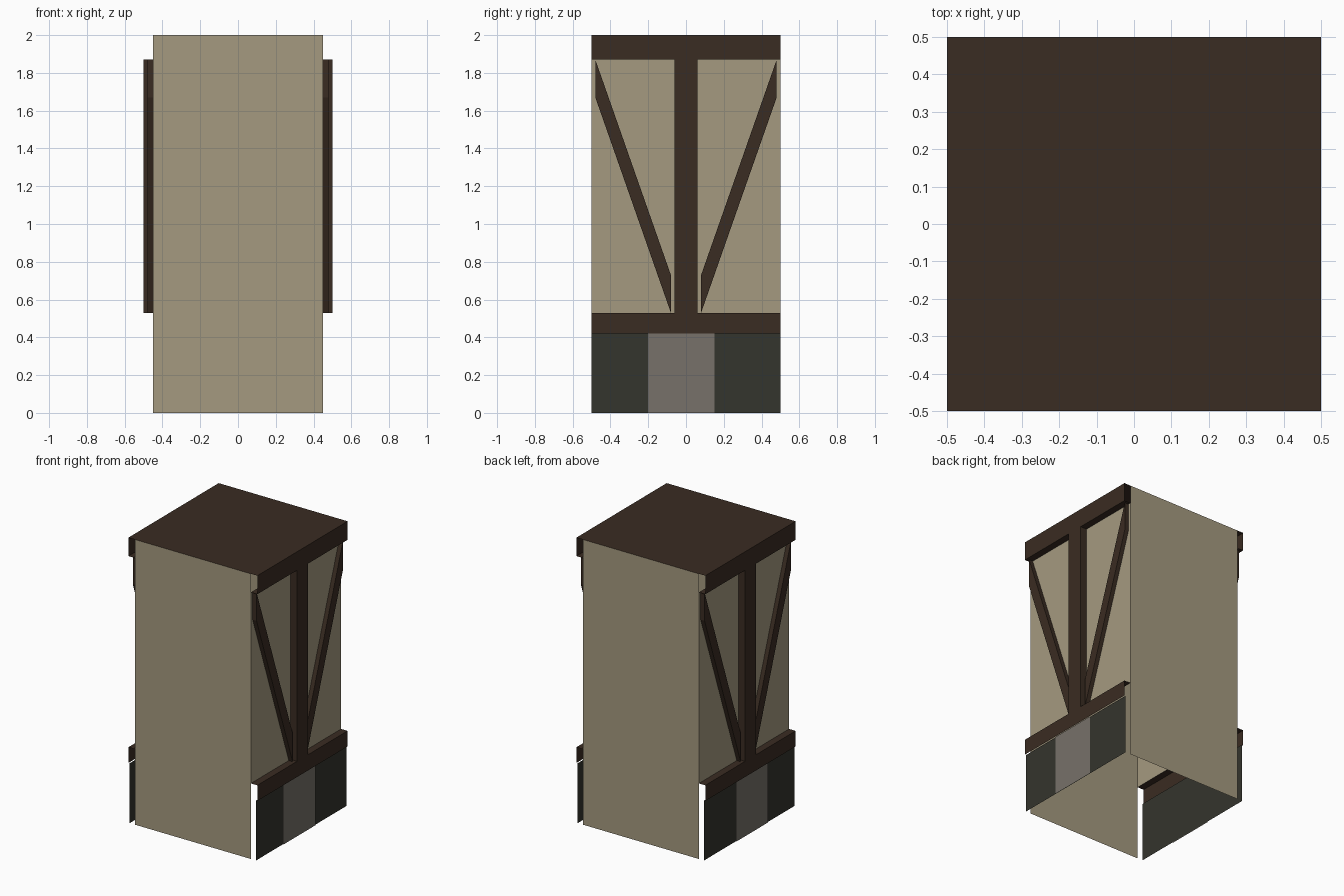
import bpy
import bmesh
from mathutils import Vector

if "Cube" in bpy.data.objects:
    bpy.data.objects.remove(bpy.data.objects["Cube"], do_unlink=True)


def material(name, rgb):
    m = bpy.data.materials.new(name)
    m.use_nodes = True
    m.diffuse_color = (*rgb, 1)
    m.node_tree.nodes["Principled BSDF"].inputs["Base Color"].default_value = (*rgb, 1)
    return m


PLASTER = material("tan plaster", (0.376, 0.323, 0.216))
TIMBER = material("dark timber", (0.042, 0.025, 0.016))
STONE = material("dark stone", (0.034, 0.035, 0.026))
PALE_STONE = material("grey stone", (0.184, 0.165, 0.144))

WALL, FACE = 0.45, 0.5          # wall plane and outer timber plane
SILL_LOW, SILL, LINTEL, TOP = 0.42, 0.53, 1.87, 2.0


def finish(name, bm, mat, mirror):
    mesh = bpy.data.meshes.new(name)
    bm.to_mesh(mesh)
    bm.free()
    mesh.materials.append(mat)
    ob = bpy.data.objects.new(name, mesh)
    bpy.context.collection.objects.link(ob)
    if mirror:
        mod = ob.modifiers.new("mirror", "MIRROR")
        mod.use_axis = [axis in mirror for axis in "xyz"]
        mod.use_mirror_merge = False


def shell(name, mat, lo, hi, sides, mirror="x"):
    """Open box that keeps only the listed sides, such as '+x -z'."""
    bm = bmesh.new()
    bmesh.ops.create_cube(bm, size=1)
    lo, hi = Vector(lo), Vector(hi)
    for v in bm.verts:
        v.co = [lo[i] if v.co[i] < 0 else hi[i] for i in range(3)]
    bm.normal_update()
    keep = sides.split()
    drop = []
    for f in bm.faces:
        axis = max(range(3), key=lambda i: abs(f.normal[i]))
        if ("+" if f.normal[axis] > 0 else "-") + "xyz"[axis] not in keep:
            drop.append(f)
    bmesh.ops.delete(bm, geom=drop, context="FACES")
    finish(name, bm, mat, mirror)


def brace(name, mat, profile, x0, x1):
    """Slanted timber: a y-z profile pushed out from the wall, without a back."""
    bm = bmesh.new()
    inner = [bm.verts.new((x0, y, z)) for y, z in profile]
    outer = [bm.verts.new((x1, y, z)) for y, z in profile]
    bm.faces.new(outer)
    for i in range(len(profile)):
        j = (i + 1) % len(profile)
        bm.faces.new((inner[i], inner[j], outer[j], outer[i]))
    finish(name, bm, mat, "xy")


# Plaster walls: full-height front and back, infill on the sides
shell("end_walls", PLASTER, (-WALL, -0.5, 0), (WALL, 0.5, TOP), "-y +y", "")
shell("side_walls", PLASTER, (0, -0.5, SILL), (WALL, 0.5, LINTEL), "+x")

# Flat roof and side timbers, open at their ends
shell("roof", TIMBER, (-FACE, -0.5, LINTEL), (FACE, 0.5, TOP), "+z", "")
shell("top_beam", TIMBER, (WALL, -0.5, LINTEL), (FACE, 0.5, TOP), "+x -z")
shell("sill_beam", TIMBER, (WALL, -0.5, SILL_LOW), (FACE, 0.5, SILL), "+x +z")
shell("center_post", TIMBER, (WALL, -0.06, SILL), (FACE, 0.06, LINTEL), "+x -y +y")
brace("diagonal_brace", TIMBER,
      [(0.08, SILL), (0.48, 1.67), (0.48, LINTEL), (0.08, 0.73)], WALL, 0.48)

# Stone base with a paler slab
shell("base_panel", STONE, (0, -0.5, 0), (0.49, 0.5, SILL_LOW), "+x")
shell("base_slab", PALE_STONE, (0, -0.2, 0), (0.495, 0.15, SILL_LOW), "+x")
